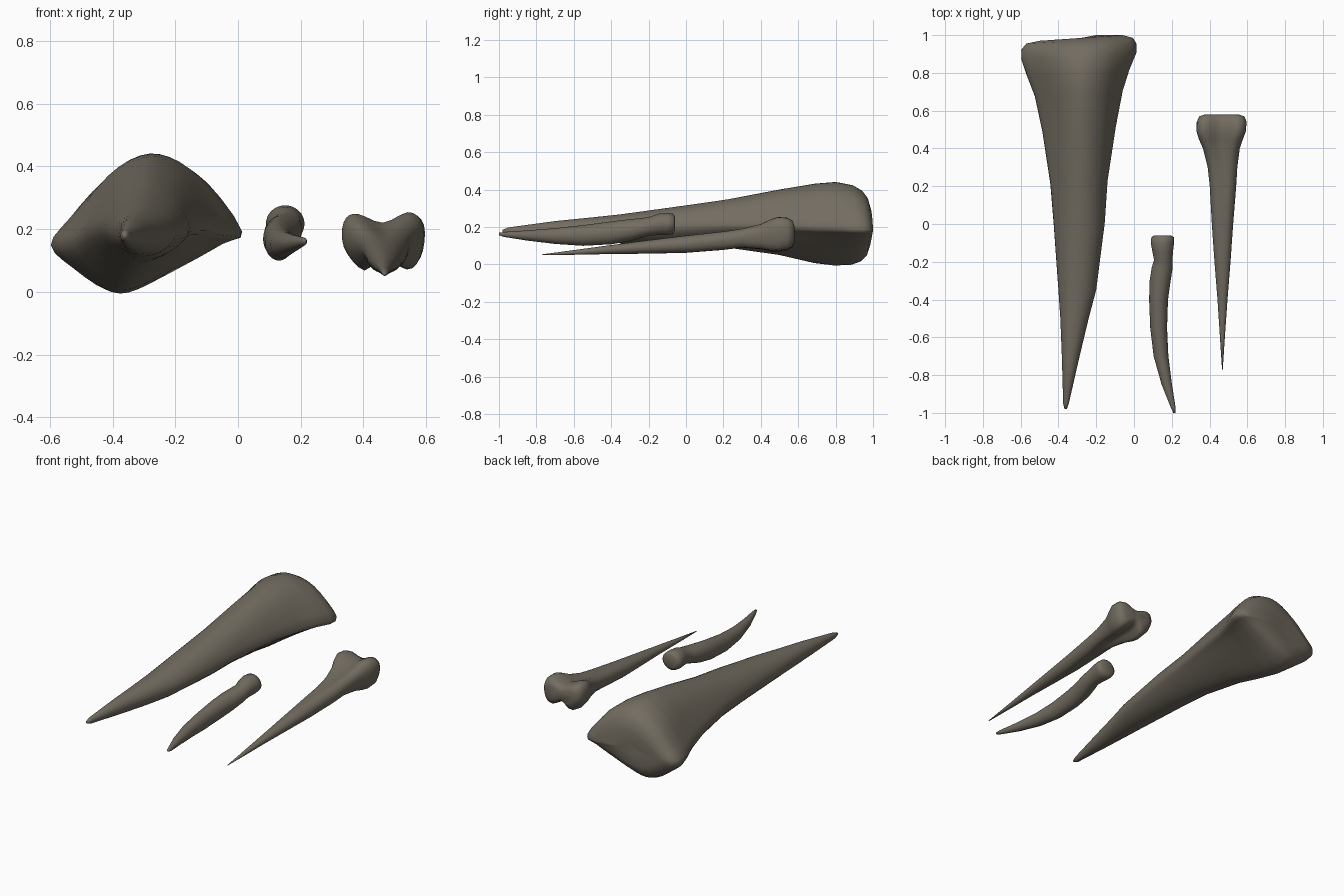
import bpy, bmesh, math
from mathutils import Vector

bone = bpy.data.materials.new("dark bone")
bone.diffuse_color = (0.17, 0.15, 0.118, 1)

# Cross-sections in a unit box: 12 points, from the left over the top
OVAL = [(0.5 - 0.5 * math.cos(i * math.pi / 6), 0.5 + 0.5 * math.sin(i * math.pi / 6))
        for i in range(12)]
WEDGE = [(0, .35), (.1, .56), (.28, .85), (.47, 1), (.64, .99), (.82, .83),
         (1, .46), (.9, .36), (.68, .18), (.46, .02), (.3, 0), (.12, .17)]
KNUCKLE = [(0, .62), (.05, .9), (.2, .97), (.5, .82), (.8, 1), (.96, .88),
           (1, .6), (.95, .2), (.8, .02), (.5, .25), (.28, 0), (.06, .3)]


def smooth_ring(pts, steps=3):
    """Closed Catmull-Rom curve through the points."""
    out, n = [], len(pts)
    for i in range(n):
        a, b, c, d = (Vector(pts[(i + k) % n]) for k in (-1, 0, 1, 2))
        for s in range(steps):
            t = s / steps
            out.append(0.5 * (2 * b + (c - a) * t + (2 * a - 5 * b + 4 * c - d) * t * t
                              + (3 * b - a - 3 * c + d) * t ** 3))
    return out


def loft(name, head, stations, tilt=0.0):
    """Station: y, left x, right x, low z, high z, share of the head section."""
    bm = bmesh.new()
    rings = []
    for y, x0, x1, z0, z1, w in stations:
        pts = [Vector(o).lerp(Vector(h), w) for o, h in zip(OVAL, head)]
        rings.append([bm.verts.new((x0 + (x1 - x0) * p.x,
                                    y + tilt * w * (p.x - 0.5),
                                    z0 + (z1 - z0) * p.y)) for p in smooth_ring(pts)])
    n = len(rings[0])
    for a, b in zip(rings, rings[1:]):
        for i in range(n):
            j = (i + 1) % n
            bm.faces.new((a[i], a[j], b[j], b[i]))
    bm.faces.new(rings[0])
    bm.faces.new(rings[-1])
    bmesh.ops.recalc_face_normals(bm, faces=bm.faces)
    for f in bm.faces:
        f.smooth = True
    me = bpy.data.meshes.new(name)
    bm.to_mesh(me)
    bm.free()
    me.materials.append(bone)
    ob = bpy.data.objects.new(name, me)
    bpy.context.collection.objects.link(ob)
    return ob


# Large awl with a broad wedge-shaped butt
loft("large_awl", WEDGE, [
    (-.98, -.368, -.355, .172, .186, 0),
    (-.95, -.375, -.345, .16, .198, 0),
    (-.70, -.382, -.288, .135, .232, 0),
    (-.50, -.39, -.24, .12, .252, 0),
    (-.35, -.40, -.20, .113, .268, .1),
    (0, -.425, -.155, .10, .316, .3),
    (.22, -.443, -.14, .09, .347, .5),
    (.50, -.485, -.097, .052, .398, .75),
    (.69, -.525, -.06, .012, .427, .95),
    (.80, -.567, -.025, 0, .435, 1),
    (.89, -.597, .012, .004, .418, 1),
    (.94, -.595, .013, .022, .39, 1),
    (.97, -.57, -.005, .05, .35, 1),
    (.985, -.50, -.06, .095, .295, 1),
    (.985, -.36, -.20, .16, .23, 1)], tilt=.03)

# Small curved awl with a collared head
loft("curved_awl", OVAL, [
    (-1.0, .208, .219, .156, .17, 0),
    (-.97, .194, .22, .147, .174, 0),
    (-.85, .146, .201, .128, .182, 0),
    (-.70, .104, .182, .11, .194, 0),
    (-.55, .086, .175, .10, .21, 0),
    (-.40, .08, .18, .108, .23, 0),
    (-.30, .083, .194, .125, .242, 0),
    (-.23, .094, .205, .145, .249, 0),
    (-.19, .106, .204, .155, .256, 0),
    (-.15, .098, .206, .157, .271, 0),
    (-.10, .089, .212, .158, .276, 0),
    (-.07, .092, .211, .163, .272, 0),
    (-.06, .108, .195, .18, .257, 0)])

# Thin awl with a double-knuckle end
loft("knuckle_awl", KNUCKLE, [
    (-.77, .466, .470, .05, .054, 0),
    (-.60, .455, .481, .052, .077, 0),
    (-.40, .442, .495, .056, .104, 0),
    (-.20, .426, .511, .058, .13, 0),
    (0, .412, .525, .06, .156, .1),
    (.20, .401, .541, .074, .18, .25),
    (.30, .39, .547, .086, .195, .4),
    (.40, .365, .56, .08, .218, .8),
    (.45, .343, .577, .071, .24, 1),
    (.49, .331, .592, .068, .254, 1),
    (.54, .332, .596, .076, .25, 1),
    (.57, .345, .585, .095, .235, 1),
    (.58, .375, .555, .125, .205, 1)])
